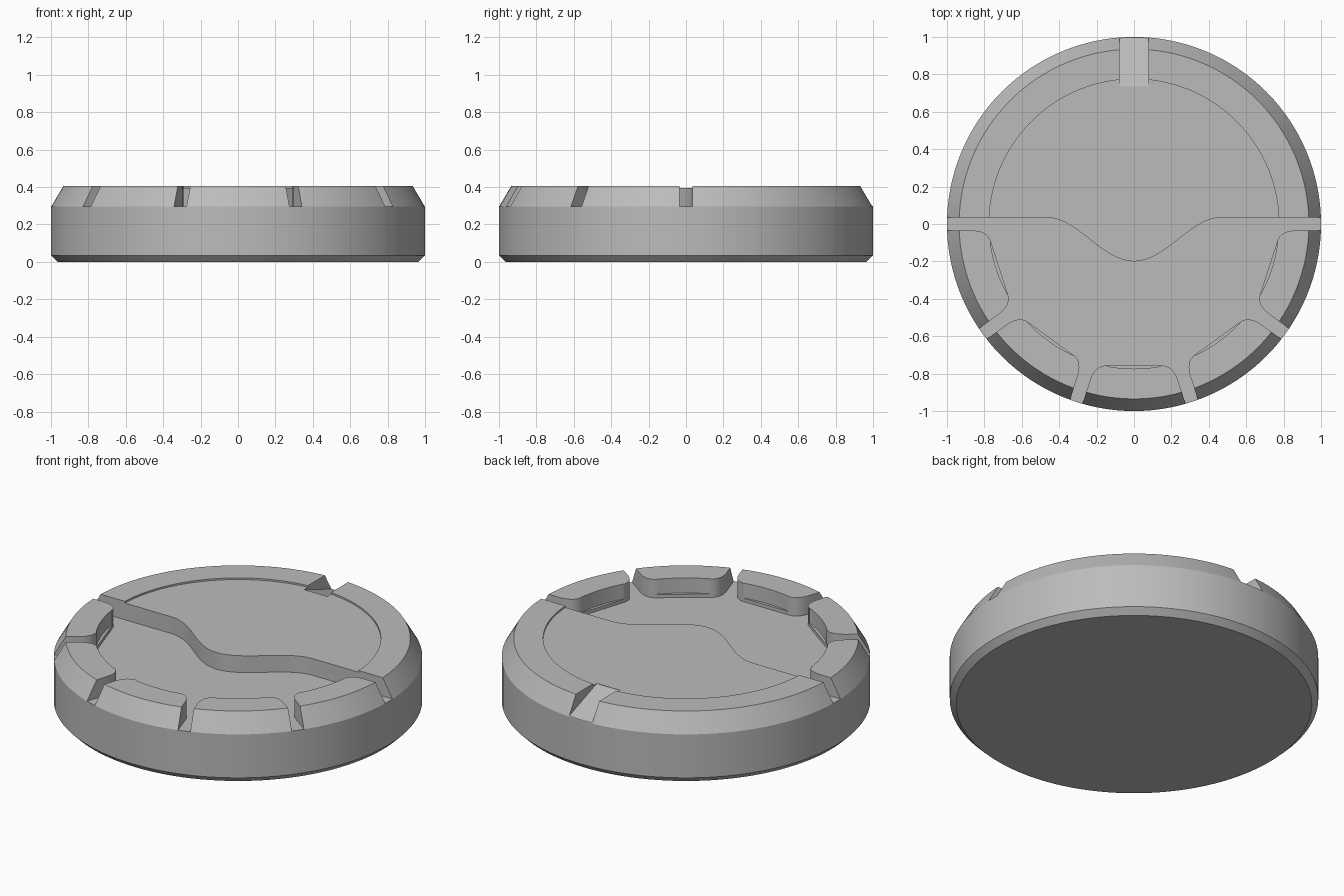
import bpy, bmesh
from math import sin, cos, pi, radians
from mathutils import Vector, Matrix

if "Cube" in bpy.data.objects:
    bpy.data.objects.remove(bpy.data.objects["Cube"])

FLOOR, LEDGE, PLATEAU, TOP = 0.295, 0.315, 0.395, 0.405
SLOT = 0.035          # half width of the channels
STEP = radians(36)    # spacing of the front blocks

grey = bpy.data.materials.new("plain grey")
grey.use_nodes = True
grey.diffuse_color = (0.5, 0.5, 0.5, 1)
grey.node_tree.nodes["Principled BSDF"].inputs["Base Color"].default_value = (0.5, 0.5, 0.5, 1)


def make_object(name, bm):
    bmesh.ops.recalc_face_normals(bm, faces=bm.faces)
    mesh = bpy.data.meshes.new(name)
    bm.to_mesh(mesh)
    bm.free()
    mesh.materials.append(grey)
    obj = bpy.data.objects.new(name, mesh)
    bpy.context.collection.objects.link(obj)
    return obj


def prism(name, points, direction):
    """Extrude a closed 3D outline along a direction."""
    bm = bmesh.new()
    face = bm.faces.new([bm.verts.new(p) for p in points])
    out = bmesh.ops.extrude_face_region(bm, geom=[face])
    verts = [g for g in out["geom"] if isinstance(g, bmesh.types.BMVert)]
    bmesh.ops.translate(bm, verts=verts, vec=direction)
    return make_object(name, bm)


def upright(name, points, z):
    return prism(name, [(x, y, z) for x, y in points], (0, 0, 0.6 - z))


def lathe(name, profile, sides):
    bm = bmesh.new()
    rings = [[bm.verts.new((r * cos(2 * pi * i / sides), r * sin(2 * pi * i / sides), z))
              for i in range(sides)] for r, z in profile]
    for low, high in zip(rings, rings[1:]):
        for i in range(sides):
            j = (i + 1) % sides
            bm.faces.new((low[i], low[j], high[j], high[i]))
    bm.faces.new(rings[0])
    bm.faces.new(rings[-1])
    return make_object(name, bm)


def turn(points, angle):
    rot = Matrix.Rotation(angle, 2)
    return [tuple(rot @ Vector(p)) for p in points]


# Round puck with a bevelled foot and a sloped shoulder
puck = lathe("puck_body", [(0.965, 0), (1, 0.035), (1, FLOOR), (0.935, TOP)], 128)

# Inner outline of one front block: slot wall, rounded corner, straight back
half = STEP / 2


def slot_wall(r):
    return Vector((r * sin(half) - SLOT * cos(half), -r * cos(half) - SLOT * sin(half)))


a, b, c = slot_wall(0.88), Vector((0.213, -0.757)), Vector((0.15, -0.757))
side = [slot_wall(1.15)]
for i in range(9):
    t = i / 8
    side.append(a * (1 - t) ** 2 + b * 2 * t * (1 - t) + c * t * t)
block = [tuple(p) for p in side] + [(-p.x, p.y) for p in reversed(side)]

# Wavy front edge of the rear plateau
wave = [(-1.2, SLOT)]
for i in range(33):
    x = 0.47 * (i / 16 - 1)
    wave.append((x, SLOT - 0.1175 * (1 + cos(pi * x / 0.47))))
wave.append((1.2, SLOT))

# Front basin with its radiating channels
basin = list(wave)
for k in (2, 1, 0, -1, -2):
    basin += turn(block, k * STEP)
cutters = [upright("basin_cutter", basin, FLOOR)]

# Curved recess above a low ledge on each front block
arc = [(0.774 * sin(s), -0.774 * cos(s)) for s in (0.192 * (i / 6 - 1) for i in range(13))]
lens = arc + [(0.13, -0.74), (-0.13, -0.74)]
for k in range(-2, 3):
    cutters.append(upright("ledge_cutter", turn(lens, k * STEP), LEDGE))

# Shallow round recess on the rear plateau
disc = [(0.775 * cos(pi * i / 64), 0.775 * sin(pi * i / 64)) for i in range(65)]
disc += [(-0.5, -0.005), (-0.3, -0.25), (0.3, -0.25), (0.5, -0.005)]
cutters.append(upright("disc_cutter", disc, PLATEAU))

# Sloping notch at the back
notch = [(0.735, 0.393), (1.02, 0.29), (1.02, 0.6), (0.735, 0.6)]
cutters.append(prism("notch_cutter", [(-0.077, y, z) for y, z in notch], (0.154, 0, 0)))

bpy.context.view_layer.objects.active = puck
for cutter in cutters:
    cutter.hide_render = True
    mod = puck.modifiers.new("cut", "BOOLEAN")
    mod.operation = "DIFFERENCE"
    mod.solver = "EXACT"
    mod.object = cutter
    bpy.ops.object.modifier_apply(modifier=mod.name)
    bpy.data.objects.remove(cutter)

bpy.ops.object.select_all(action="DESELECT")
puck.select_set(True)
bpy.ops.object.shade_smooth_by_angle(angle=radians(25))
